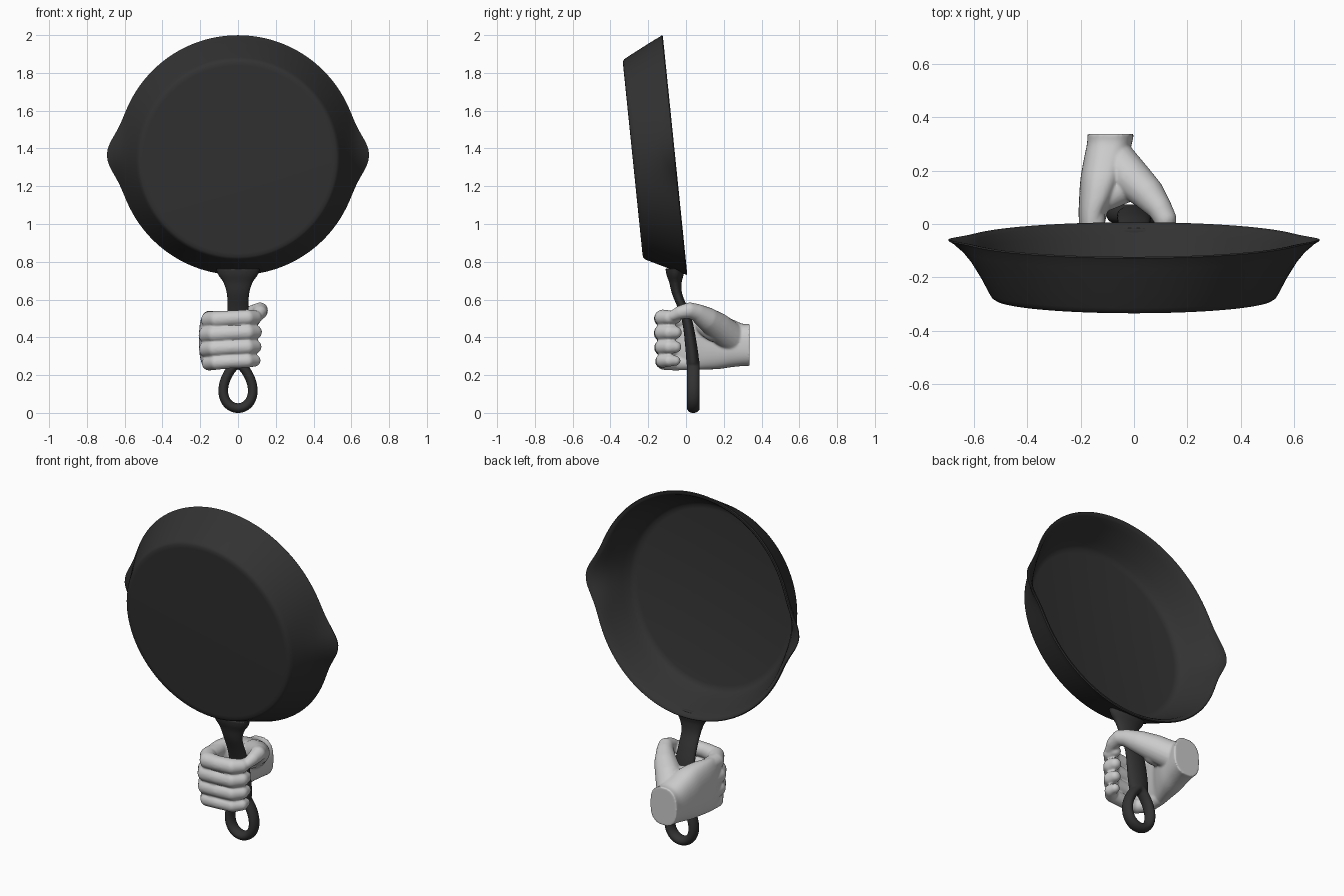
import bpy, bmesh
from math import sin, cos, pi, radians, exp, copysign
from mathutils import Vector, Matrix

if "Cube" in bpy.data.objects:
    bpy.data.objects.remove(bpy.data.objects["Cube"])

iron = bpy.data.materials.new("cast_iron")
iron.diffuse_color = (0.032, 0.032, 0.032, 1)
iron.use_nodes = True
iron.node_tree.nodes["Principled BSDF"].inputs["Base Color"].default_value = iron.diffuse_color


def loft(bm, rings, closed=False):
    """Skin a list of equal-length rings; cap the ends unless closed."""
    loops = [[bm.verts.new(p) for p in ring] for ring in rings]
    n = len(loops[0])
    pairs = list(zip(loops, loops[1:])) + ([(loops[-1], loops[0])] if closed else [])
    for a, b in pairs:
        for i in range(n):
            j = (i + 1) % n
            bm.faces.new((a[i], a[j], b[j], b[i]))
    if not closed:
        bm.faces.new(loops[0][::-1])
        bm.faces.new(loops[-1])


def catmull(keys, steps):
    """Smoothly interpolate tuples of numbers."""
    out = []
    for i in range(len(keys) - 1):
        p = [keys[max(0, min(len(keys) - 1, i + k))] for k in (-1, 0, 1, 2)]
        for s in range(steps):
            t = s / steps
            out.append(tuple(0.5 * (2 * b + (c - a) * t + (2 * a - 5 * b + 4 * c - d) * t * t
                                    + (3 * b - a - 3 * c + d) * t ** 3) for a, b, c, d in zip(*p)))
    return out + [keys[-1]]


def balls(bm, keys, steps=12):
    """Chain of overlapping spheres through (x, y, z, radius) keys."""
    for a, b in zip(keys, keys[1:]):
        for s in range(steps + 1):
            x, y, z, r = (u + (v - u) * s / steps for u, v in zip(a, b))
            bmesh.ops.create_icosphere(bm, subdivisions=3, radius=r,
                                       matrix=Matrix.Translation((x, y, z)))


def finish(bm, name, material=None, voxel=0, smooth=0):
    bmesh.ops.recalc_face_normals(bm, faces=bm.faces)
    mesh = bpy.data.meshes.new(name)
    bm.to_mesh(mesh)
    bm.free()
    ob = bpy.data.objects.new(name, mesh)
    bpy.context.collection.objects.link(ob)
    if material:
        mesh.materials.append(material)
    mesh.polygons.foreach_set("use_smooth", [True] * len(mesh.polygons))
    if voxel:
        m = ob.modifiers.new("blend", "REMESH")
        m.mode, m.voxel_size, m.use_smooth_shade = "VOXEL", voxel, True
        m = ob.modifiers.new("soften", "SMOOTH")
        m.factor, m.iterations = 0.5, smooth
    return ob


# Pan body: lathe profile (radius, depth) with two pouring spouts
profile = [(.50, .223), (.52, .222), (.532, .214), (.54, .20), (.57, .14), (.60, .08), (.617, .045),
           (.632, .012), (.638, .003), (.634, -.002), (.622, 0), (.611, .012), (.595, .045),
           (.578, .08), (.55, .137), (.53, .175), (.515, .19), (.49, .196)]
tilt = radians(5.85)
centre = Vector((0, -.06, 1.365))
up = Vector((0, -sin(tilt), cos(tilt)))
down = Vector((0, -cos(tilt), -sin(tilt)))
rings = []
for r, d in profile:
    ring = []
    for i in range(160):
        a = 2 * pi * i / 160
        off = min(abs(a), abs(a - pi), abs(a - 2 * pi))
        rad = r + .06 * exp(-(off / .18) ** 2) * min(1, exp(-d / .045))
        ring.append(centre + Vector((rad * cos(a), 0, 0)) + up * rad * sin(a) + down * d)
    rings.append(ring)
bm = bmesh.new()
loft(bm, rings)
pan = finish(bm, "pan_body", iron)
bpy.context.view_layer.objects.active = pan
pan.select_set(True)
bpy.ops.object.shade_smooth_by_angle(angle=radians(40))

# Handle: (z, y centre, half width, half thickness), then a teardrop hanging loop
spine = [(.764, -.062, .118, .047), (.73, -.058, .105, .045), (.69, -.056, .078, .033),
         (.63, -.047, .06, .027), (.55, -.015, .058, .027), (.47, .01, .062, .028),
         (.35, .028, .065, .032), (.27, .036, .062, .034), (.243, .038, .05, .033)]
bm = bmesh.new()
loft(bm, [[(hx * cos(2 * pi * i / 32), yc + hy * sin(2 * pi * i / 32), z) for i in range(32)]
          for z, yc, hx, hy in catmull(spine, 5)])


def loop_point(t):
    return Vector((.093 * sin(t) * abs(sin(t / 2)) ** .6, .039, .145 + .12 * cos(t)))


rings = []
for k in range(64):
    t = 2 * pi * (k + .5) / 64
    p = loop_point(t)
    tangent = (loop_point(t + .01) - loop_point(t - .01)).normalized()
    side = tangent.cross(Vector((0, 1, 0)))
    rings.append([p + side * .026 * cos(2 * pi * i / 20) + Vector((0, .034 * sin(2 * pi * i / 20), 0))
                  for i in range(20)])
loft(bm, rings, closed=True)
finish(bm, "pan_handle", iron, voxel=.006, smooth=4)

# Hand: palm and wrist sections (y, x centre, z centre, half width, half height)
palm = [(.337, -.087, .36, .087, .112), (.30, -.092, .36, .084, .112), (.24, -.105, .37, .083, .128),
        (.17, -.12, .38, .08, .148), (.10, -.137, .385, .068, .155), (.04, -.153, .385, .054, .155),
        (-.01, -.158, .385, .046, .15), (-.05, -.158, .385, .035, .14)]


def squarish(v):
    return copysign(abs(v) ** .8, v)


bm = bmesh.new()
loft(bm, [[(xc + hx * squarish(cos(2 * pi * i / 40)), y, zc + hz * squarish(sin(2 * pi * i / 40)))
           for i in range(40)] for y, xc, zc, hx, hz in catmull(palm, 4)])

# Four fingers curled around the handle: (height, radius, sideways shift)
for z, r, dx in ((.500, .043, .012), (.422, .044, 0), (.345, .042, 0), (.272, .037, .01)):
    balls(bm, [(-.163 + dx, .03, z - .008, r), (-.162 + dx, -.06, z - .008, r + .003),
               (-.125 + dx, -.118, z - .005, r + .002), (-.04, -.128, z, r - .001),
               (.05, -.124, z + .004, r), (.088, -.09, z + .005, r - .005), (.086, -.055, z + .004, r - .011)])

# Thumb, with the fleshy base and the web towards the index finger
balls(bm, [(-.075, .24, .40, .08), (-.01, .17, .455, .075), (.05, .115, .495, .063),
           (.095, .06, .53, .047), (.117, .02, .543, .042), (.118, -.03, .532, .036),
           (.108, -.068, .514, .028)])
balls(bm, [(-.02, .15, .44, .065), (-.1, .1, .46, .05)])
finish(bm, "gripping_hand", voxel=.006, smooth=5)
